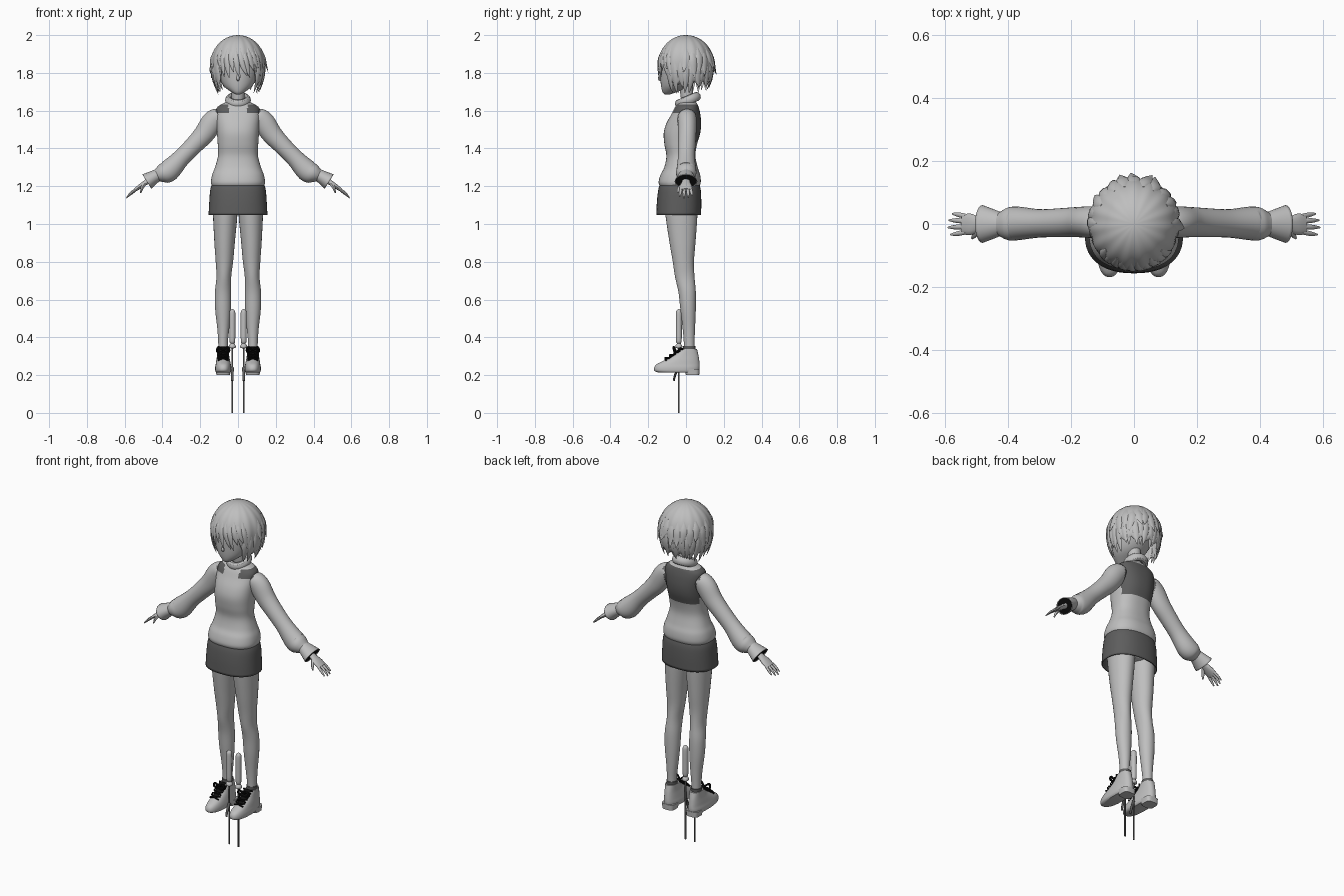
import bpy, bmesh, math, random
from mathutils import Vector

if "Cube" in bpy.data.objects:
    bpy.data.objects.remove(bpy.data.objects["Cube"])

random.seed(4)


def material(name, v):
    m = bpy.data.materials.new(name)
    m.diffuse_color = (v, v, v, 1)
    m.use_nodes = True
    m.node_tree.nodes["Principled BSDF"].inputs["Base Color"].default_value = m.diffuse_color
    return m


LIGHT, DARK, BLACK = material("light_grey", 0.52), material("dark_grey", 0.11), material("black", 0.004)


def smooth_path(rows, steps):
    """Catmull-Rom interpolation of rows of numbers."""
    out = []
    for i in range(len(rows) - 1):
        a, b, c, d = (rows[max(0, min(len(rows) - 1, i + k))] for k in (-1, 0, 1, 2))
        for s in range(steps):
            t = s / steps
            out.append([0.5 * (2 * q + (r - p) * t + (2 * p - 5 * q + 4 * r - w) * t * t
                               + (3 * q - p - 3 * r + w) * t ** 3) for p, q, r, w in zip(a, b, c, d)])
    return out + [list(rows[-1])]


def skin(bm, rings, caps=True):
    vs = [[bm.verts.new(p) for p in r] for r in rings]
    n = len(rings[0])
    for a, b in zip(vs, vs[1:]):
        for i in range(n):
            bm.faces.new((a[i], a[(i + 1) % n], b[(i + 1) % n], b[i]))
    if caps:
        bm.faces.new(vs[0][::-1])
        bm.faces.new(vs[-1])


def tube(bm, pts, ref, n=12, steps=4, caps=True):
    """Tube along (x, y, z, radius along ref, other radius)."""
    pts = smooth_path(pts, steps)
    pos = [Vector(p[:3]) for p in pts]
    rings = []
    for i, p in enumerate(pts):
        t = (pos[min(i + 1, len(pos) - 1)] - pos[max(i - 1, 0)]).normalized()
        u = Vector(ref)
        u = (u - t * u.dot(t)).normalized()
        w = t.cross(u)
        rings.append([pos[i] + u * p[3] * math.cos(a) + w * p[4] * math.sin(a)
                      for a in (2 * math.pi * k / n for k in range(n))])
    skin(bm, rings, caps)


def stack(bm, rows, n=32, steps=4, power=2.0, caps=True):
    """Horizontal rings from (z, x0, x1, y0, y1)."""
    rings = []
    for z, x0, x1, y0, y1 in smooth_path(rows, steps):
        ring = []
        for k in range(n):
            c, s = math.cos(2 * math.pi * k / n), math.sin(2 * math.pi * k / n)
            c, s = (math.copysign(abs(v) ** (2 / power), v) for v in (c, s))
            ring.append(((x0 + x1) / 2 + (x1 - x0) / 2 * c, (y0 + y1) / 2 + (y1 - y0) / 2 * s, z))
        rings.append(ring)
    skin(bm, rings, caps)


def finish(name, bm, mats, mirror=False, rule=None, thick=0, angle=45):
    bmesh.ops.remove_doubles(bm, verts=bm.verts, dist=0.0001)
    bmesh.ops.recalc_face_normals(bm, faces=bm.faces)
    if rule:
        for f in bm.faces:
            f.material_index = int(rule(f.calc_center_median()))
    me = bpy.data.meshes.new(name)
    bm.to_mesh(me)
    bm.free()
    ob = bpy.data.objects.new(name, me)
    bpy.context.collection.objects.link(ob)
    for m in mats:
        me.materials.append(m)
    if thick:
        mod = ob.modifiers.new("thickness", 'SOLIDIFY')
        mod.thickness = thick
    if mirror:
        ob.modifiers.new("mirror", 'MIRROR').use_mirror_merge = False
    bpy.ops.object.select_all(action='DESELECT')
    ob.select_set(True)
    bpy.context.view_layer.objects.active = ob
    bpy.ops.object.shade_smooth_by_angle(angle=math.radians(angle))
    return ob


def part(name, maker, rows, mats, mirror=False, rule=None, thick=0, **kw):
    bm = bmesh.new()
    maker(bm, rows, **kw)
    return finish(name, bm, mats, mirror, rule, thick)


def sym(rows):
    return [(z, -r, r, a, b) for z, r, a, b in rows]


def yoke(c):
    """Dark patch on the upper back and shoulder tops."""
    x = abs(c.x)
    return (c.y > 0.02 and 1.43 < c.z < 1.63 and x < 0.105) or (1.585 < c.z < 1.63 and 0.05 < x < 0.118)


# sweater, skirt and hips
part("sweater", stack, sym([
    (1.195, .135, -.135, .068), (1.22, .143, -.145, .078), (1.26, .137, -.135, .075), (1.30, .122, -.115, .062),
    (1.36, .106, -.104, .05), (1.42, .107, -.114, .058), (1.48, .111, -.118, .075), (1.53, .114, -.105, .08),
    (1.58, .117, -.078, .076), (1.615, .112, -.06, .068), (1.635, .085, -.045, .06), (1.65, .05, -.03, .05)]),
    [LIGHT, DARK], rule=yoke, n=72, steps=5, power=2.4)
part("skirt", stack, sym([(1.048, .156, -.157, .08), (1.12, .152, -.154, .081), (1.18, .147, -.147, .078),
                          (1.212, .138, -.138, .07)]), [DARK], thick=0.006, power=2.3, caps=False, n=48)
part("hips", stack, sym([(1.065, .06, -.08, .04), (1.09, .125, -.12, .06), (1.2, .13, -.125, .062)]), [LIGHT])

# collar and neck
bpy.ops.mesh.primitive_torus_add(major_segments=40, minor_segments=12, major_radius=0.052, minor_radius=0.02,
                                 location=(0, 0.01, 1.655), rotation=(0.4, 0, 0))
collar = bpy.context.object
collar.name = "collar"
collar.scale = (0.95, 1, 1.2)
collar.data.materials.append(LIGHT)
bpy.ops.object.shade_smooth_by_angle()
part("neck", tube, [(0, .02, 1.62, .038, .036), (0, .005, 1.68, .034, .034), (0, 0, 1.76, .036, .036)],
     [LIGHT], ref=(1, 0, 0), n=20)

# head with a small nose
bm = bmesh.new()
stack(bm, sym([(1.686, .012, -.112, -.085), (1.698, .034, -.124, -.05), (1.73, .075, -.132, .02),
               (1.78, .102, -.136, .07), (1.84, .117, -.136, .1), (1.91, .112, -.12, .1), (1.97, .06, -.06, .06)]))
tube(bm, [(0, -.132, 1.795, .004, .003), (0, -.141, 1.77, .008, .008), (0, -.13, 1.758, .004, .003)],
     (1, 0, 0), n=8)
finish("head", bm, [LIGHT])


# hair cap with a jagged rim, then layered locks
def hair_point(d, z, out=0.0):
    """d is the angle away from the front, in degrees."""
    h = (z - 1.85) / 0.15
    f = math.sqrt(max(0, 1 - h * h)) if h > 0 else 1 - 0.2 * h * h
    a = math.radians(d - 90)
    return ((0.143 * f + out) * math.cos(a), (0.146 * f + out) * math.sin(a), z)


def rim(d):
    return 1.84 - 0.105 * min(1, max(0, (abs(d) - 30) / 22))


bm = bmesh.new()
rings = []
for j in range(15):
    t = j / 14
    ring = []
    for i in range(120):
        d = i * 3 - 180
        low = rim(d) + 0.022 * abs((i % 8) / 4 - 1)
        ring.append(hair_point(d, 2 - (2 - low) * (1 - math.cos(t * math.pi / 2)), 0.003 * t * math.cos(i * math.pi / 4)))
    rings.append(ring)
skin(bm, rings, caps=False)
finish("hair_cap", bm, [LIGHT], thick=0.006)


def lock(bm, d, top, tip, flick, sweep, w):
    a = math.radians(d)
    rows = []
    for t, r in ((0, .3), (.35, 1), (.7, .75), (1, .06)):
        p = hair_point(d + sweep * t * t, top + (tip - top) * t, flick * t ** 3 - 0.002)
        rows.append((*p, w * r, 0.007 * r))
    tube(bm, rows, (math.cos(a), math.sin(a), 0), n=6, steps=3)


bm = bmesh.new()
for k in range(21):                              # lower layer, around sides and back
    d = 52 + k * 12.8
    back = 0.5 - 0.5 * math.cos(math.radians(d))
    lock(bm, d, 1.86, random.uniform(1.685, 1.725), random.uniform(-.012, .012) * back, random.uniform(-8, 8), .018)
for k in range(13):                              # flicked upper layer at the back
    lock(bm, 90 + k * 15, 1.93, random.uniform(1.77, 1.83), random.uniform(.008, .024), random.uniform(-6, 6), .02)
for k in range(10):                              # fringe
    lock(bm, -48 + k * 10.5, 1.93, random.uniform(1.77, 1.82), .008, random.uniform(6, 16), .016)
finish("hair_locks", bm, [LIGHT])

# sleeves, flared cuffs and their dark mouths
part("sleeve", tube, [
    (.08, .005, 1.585, .02, .015), (.1, .005, 1.572, .046, .046), (.135, .006, 1.54, .05, .058),
    (.18, .006, 1.475, .048, .054), (.235, .004, 1.416, .046, .048), (.3, .002, 1.35, .045, .047),
    (.365, .002, 1.283, .053, .058), (.4, .0, 1.268, .052, .05), (.43, 0, 1.258, .036, .032)],
    [LIGHT, DARK], True, yoke, ref=(0, 1, 0), n=28, steps=5)
part("cuff", tube, [(.42, 0, 1.262, .036, .032), (.445, 0, 1.248, .046, .036), (.482, 0, 1.225, .06, .045)],
     [LIGHT], True, thick=0.003, ref=(0, 1, 0), n=24, caps=False)
part("cuff_lining", tube, [(.43, 0, 1.257, .03, .025), (.45, 0, 1.245, .043, .033), (.479, 0, 1.227, .056, .041)],
     [BLACK], True, ref=(0, 1, 0), n=24)

# hands
bm = bmesh.new()
tube(bm, [(.45, 0, 1.245, .02, .016), (.485, 0, 1.222, .022, .014), (.52, -.001, 1.198, .034, .012),
          (.545, -.001, 1.18, .031, .009)], (0, 1, 0), n=14)
for y, length in ((-.028, .9), (-.009, 1.05), (.01, 1), (.027, .8)):
    tube(bm, [(.535, y * .9, 1.187, .008, .007), (.535 + .03 * length, y * 1.1, 1.165, .0075, .006),
              (.535 + .053 * length, y * 1.2, 1.185 - .045 * length, .003, .003)], (0, 1, 0), n=8)
tube(bm, [(.495, -.015, 1.213, .01, .01), (.508, -.036, 1.19, .009, .008), (.515, -.045, 1.165, .004, .003)],
     (0, 1, 0), n=8)
finish("hand", bm, [LIGHT], True)

# legs and socks
part("leg", stack, [
    (.32, .054, .104, -.01, .044), (.38, .053, .105, -.012, .045), (.45, .046, .11, -.018, .048),
    (.55, .038, .121, -.03, .052), (.64, .036, .122, -.04, .052), (.72, .036, .114, -.058, .045),
    (.8, .026, .118, -.07, .042), (.9, .017, .125, -.087, .05), (1.04, .004, .132, -.108, .06),
    (1.12, .004, .133, -.115, .06)], [LIGHT], True, n=28)
part("sock", stack, [(.31, .05, .108, -.016, .05), (.355, .05, .108, -.016, .05)], [DARK], True)

# shoes with heel blocks
bm = bmesh.new()
stack(bm, [(.213, .042, .114, -.145, .06), (.222, .036, .12, -.166, .068), (.24, .035, .121, -.168, .072),
           (.258, .038, .118, -.155, .072), (.278, .042, .115, -.115, .07), (.305, .047, .111, -.065, .066),
           (.338, .049, .109, -.028, .058)], power=2.4)
stack(bm, [(.2, .042, .114, .0, .07), (.232, .038, .118, -.01, .072)], steps=1, power=3.5)
finish("shoe", bm, [LIGHT], True)

# laces: crossed bars, tongue and a bow
bm = bmesh.new()
for k in range(4):
    y, z = -.105 + .024 * k, .287 + .016 * k
    for s in (-1, 1):
        tube(bm, [(.079 - .028 * s, y, z - .008, .005, .005), (.079, y - .006, z + .003, .005, .005),
                  (.079 + .028 * s, y + .016, z + .004, .005, .005)], (0, 0, 1), n=6, steps=2)
for s in (-1, 1):
    tube(bm, [(.079, -.055, .33, .005, .005), (.079 + .025 * s, -.065, .348, .007, .006),
              (.079 + .032 * s, -.06, .325, .007, .006), (.079, -.06, .325, .004, .004)], (0, 1, 0), n=6)
tube(bm, [(.079, -.1, .285, .016, .005), (.079, -.06, .312, .02, .006), (.079, -.027, .345, .02, .006)],
     (1, 0, 0), n=10)
finish("laces", bm, [BLACK], True)

# slim tools standing between the feet: handle, shaft and clip
X, Y = .03, -.038
part("tool_handle", tube, [(X, Y, z, r, r) for z, r in (
    (.342, .008), (.346, .018), (.358, .017), (.368, .01), (.38, .015), (.45, .016), (.52, .016), (.54, .013),
    (.549, .004))], [LIGHT], True, ref=(1, 0, 0), n=16, steps=3)
part("tool_shaft", tube, [(X, Y, 0, .0045, .0045), (X, Y, .35, .0045, .0045)], [DARK], True,
     ref=(1, 0, 0), n=8, steps=1)
part("tool_clip", tube, [(X, -.064, .17, .006, .005), (X, -.058, .2, .007, .006), (X, Y, .24, .008, .007)],
     [DARK], True, ref=(1, 0, 0), n=8, steps=2)
